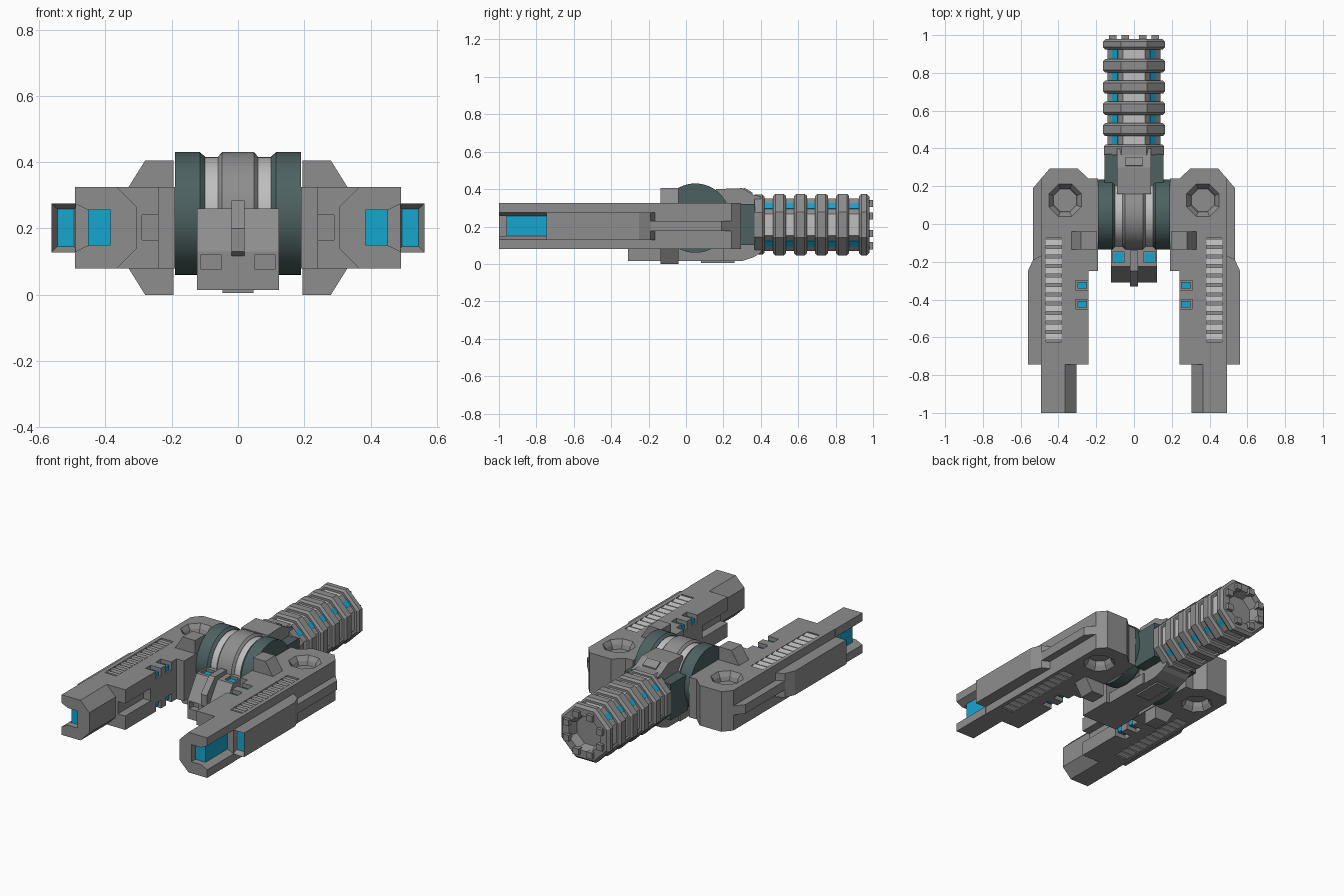
import bpy, bmesh, math
from mathutils import Vector

if "Cube" in bpy.data.objects:
    bpy.data.objects.remove(bpy.data.objects["Cube"])

def material(name, r, g, b):
    m = bpy.data.materials.new(name)
    m.diffuse_color = (r, g, b, 1)
    m.use_nodes = True
    m.node_tree.nodes["Principled BSDF"].inputs["Base Color"].default_value = m.diffuse_color
    return m

GREY = material("mid grey", .27, .27, .27)
LIGHT = material("light grey", .52, .52, .52)
TEAL = material("dark teal", .075, .12, .12)
BLUE = material("glow blue", .008, .38, .62)
ZC = .2025            # mid height of the arms
HZ = .21              # mid height of the handle
C8 = math.cos(math.pi / 8)

def place(axis, u, v, w):
    return {'x': (w, u, v), 'y': (u, w, v), 'z': (u, v, w)}[axis]

def prism(bm, axis, pts, a, b):
    """Extrude a 2D outline along an axis from a to b."""
    lo = [bm.verts.new(place(axis, u, v, a)) for u, v in pts]
    hi = [bm.verts.new(place(axis, u, v, b)) for u, v in pts]
    n = len(pts)
    bm.faces.new(lo)
    bm.faces.new(hi)
    for i in range(n):
        bm.faces.new((lo[i], lo[(i + 1) % n], hi[(i + 1) % n], hi[i]))

def box(bm, x0, x1, y0, y1, z0, z1):
    prism(bm, 'z', [(x0, y0), (x1, y0), (x1, y1), (x0, y1)], z0, z1)

def lathe(bm, axis, cu, cv, profile, n):
    """Capped rings of (position, flat radius) around an axis."""
    rings = []
    for w, r in profile:
        r /= math.cos(math.pi / n)
        rings.append([bm.verts.new(place(axis, cu + r * math.cos((i + .5) * math.tau / n),
                                         cv + r * math.sin((i + .5) * math.tau / n), w)) for i in range(n)])
    bm.faces.new(rings[0])
    bm.faces.new(rings[-1])
    for p, q in zip(rings, rings[1:]):
        for i in range(n):
            bm.faces.new((p[i], p[(i + 1) % n], q[(i + 1) % n], q[i]))

def finish(name, bm, mats, mirror=False, cut=None, rule=None, smooth=False):
    bmesh.ops.recalc_face_normals(bm, faces=bm.faces)
    if rule:
        for f in bm.faces:
            f.material_index = rule(f)
    me = bpy.data.meshes.new(name)
    bm.to_mesh(me)
    bm.free()
    ob = bpy.data.objects.new(name, me)
    bpy.context.collection.objects.link(ob)
    for m in mats:
        me.materials.append(m)
    bpy.ops.object.select_all(action='DESELECT')
    ob.select_set(True)
    bpy.context.view_layer.objects.active = ob
    if cut:
        mod = ob.modifiers.new("cut", 'BOOLEAN')
        mod.operation, mod.object, mod.solver = 'DIFFERENCE', cut, 'EXACT'
        bpy.ops.object.modifier_apply(modifier="cut")
        bpy.data.objects.remove(cut)
    if mirror:
        ob.modifiers.new("mirror", 'MIRROR').use_mirror_merge = False
    if smooth:
        bpy.ops.object.shade_smooth_by_angle(angle=math.radians(25))
    return ob

def cutter(bm):
    ob = finish("cutter", bm, [])
    ob.hide_render = True
    return ob

def flip(z, s):
    return z if s > 0 else 2 * ZC - z

# drum: teal rims, light bands and a grey centre ridge
bm = bmesh.new()
lathe(bm, 'x', .05, .245, [(.1, .165), (.1, .172), (.115, .185), (.19, .185)], 64)
finish("drum_rim", bm, [TEAL], mirror=True, smooth=True)
bm = bmesh.new()
lathe(bm, 'x', .05, .245, [(-.1, .17), (.1, .17)], 64)
finish("drum_band", bm, [LIGHT], smooth=True)
bm = bmesh.new()
lathe(bm, 'x', .05, .245, [(-.06, .165), (-.06, .172), (-.048, .185), (.048, .185), (.06, .172), (.06, .165)], 64)
finish("drum_ridge", bm, [GREY], smooth=True)

# front housing with two front windows and two top lamps
cb = bmesh.new()
for s in (-1, 1):
    a, b = sorted((s * .052, s * .112))
    box(cb, a, b, -.4, -.27, .077, .122)
    box(cb, a, b - .0, -.205, -.145, .24, .3)
bm = bmesh.new()
prism(bm, 'x', [(-.1, .26), (-.225, .26), (-.31, .13), (-.31, .015), (-.1, .015)], -.123, .123)
finish("front_housing", bm, [GREY], cut=cutter(cb))
bm = bmesh.new()
box(bm, .056, .108, -.2, -.15, .238, .246)
finish("housing_lamp", bm, [BLUE], mirror=True)
bm = bmesh.new()
prism(bm, 'x', [(-.14, .25), (-.14, .285), (-.25, .285), (-.33, .2), (-.33, .13), (-.3, .11)], -.02, .02)
finish("centre_fin", bm, [GREY])

# underside frame, neck and neck plates
bm = bmesh.new()
box(bm, -.1, .1, -.12, .2, .015, .08)
finish("underside_frame", bm, [GREY])
bm = bmesh.new()
prism(bm, 'x', [(.16, .4), (.3, .405), (.36, .37), (.4, .36), (.4, .06), (.36, .035), (.3, .015), (.15, .015)], -.09, .09)
finish("neck", bm, [GREY])
bm = bmesh.new()
box(bm, -.155, .155, .2, .37, .1, .32)
finish("neck_core", bm, [TEAL])
bm = bmesh.new()
prism(bm, 'x', [(.305, .4), (.31, .408), (.355, .382), (.355, .37)], -.045, .045)
box(bm, -.047, .047, .08, .26, .005, .016)
finish("neck_plate", bm, [GREY])

# handle: core, blue strips, bevelled rings, hollow end with studs
bm = bmesh.new()
lathe(bm, 'y', 0, HZ, [(.38, .14), (.925, .14)], 8)
finish("handle_core", bm, [LIGHT, GREY], rule=lambda f: int(min(abs(f.normal.x), abs(f.normal.z)) > .1))
bm = bmesh.new()
for sx in (-1, 1):
    for sz in (-1, 1):
        def at(d, t):
            return (sx * (d + t) * .7071, HZ + sz * (d - t) * .7071)
        prism(bm, 'y', [at(.135, -.02), at(.144, -.02), at(.144, .02), at(.135, .02)], .4, .94)
finish("handle_strip", bm, [BLUE])
bm = bmesh.new()
for c in (.5, .6125, .725, .8375):
    lathe(bm, 'y', 0, HZ, [(c - .035, .13), (c - .035, .153), (c - .022, .165),
                           (c + .022, .165), (c + .035, .153), (c + .035, .13)], 8)
lathe(bm, 'y', 0, HZ, [(.365, .13), (.365, .16), (.41, .16), (.42, .15), (.42, .13)], 8)
lathe(bm, 'y', 0, HZ, [(.925, .13), (.925, .153), (.938, .165), (.965, .165), (.98, .15), (.98, .105), (.93, .085)], 8)
finish("handle_ring", bm, [GREY])
bm = bmesh.new()
for i in range(8):
    a = (i + .5) * math.tau / 8
    cx, cz = .122 * math.cos(a), HZ + .122 * math.sin(a)
    box(bm, cx - .019, cx + .019, .965, 1, cz - .019, cz + .019)
finish("end_stud", bm, [GREY])

# arm body with octagon sockets, louvre trenches, lamp notches and inner slot
cb = bmesh.new()
for s in (-1, 1):
    top = flip(.325, s)
    lathe(cb, 'z', .365, .125, [(top + s * .01, .093), (top - s * .025, .068), (top - s * .05, .06)], 8)
    z0, z1 = sorted((top - s * .03, top + s * .02))
    box(cb, .385, .465, -.625, -.075, z0, z1)
    for y in (-.35, -.45):
        box(cb, .2, .31, y, y + .05, *sorted((top - s * .05, top + s * .02)))
box(cb, .2, .29, -.8, -.5, .165, .24)
bm = bmesh.new()
prism(bm, 'z', [(.19, .24), (.24, .24), (.3, .295), (.445, .295), (.49, .243), (.49, -.745),
                (.24, -.745), (.24, -.25), (.19, -.25)], .08, .325)
finish("arm_body", bm, [GREY], mirror=True, cut=cutter(cb))

# louvre slats and lamps set in the arms, top and bottom
bl, bb = bmesh.new(), bmesh.new()
for s in (-1, 1):
    for i in range(11):
        y = -.08 - i * .05
        prism(bl, 'x', [(y, flip(.29, s)), (y, flip(.318, s)), (y - .034, flip(.325, s)), (y - .034, flip(.29, s))], .385, .465)
    for y in (-.342, -.442):
        box(bb, .25, .3, y, y + .034, *sorted((flip(.27, s), flip(.305, s))))
finish("louvre_slat", bl, [LIGHT], mirror=True)
finish("arm_lamp", bb, [BLUE], mirror=True)

# wedge blocks beside the drum
bm = bmesh.new()
for s in (-1, 1):
    prism(bm, 'y', [(x, flip(z, s)) for x, z in ((.195, .3), (.195, .405), (.28, .405), (.33, .325), (.33, .3))], -.135, -.04)
finish("wedge_block", bm, [GREY], mirror=True)

# outer flange with recessed blue front window, and thin rear fin
bm = bmesh.new()
prism(bm, 'z', [(.478, -.745), (.562, -.745), (.562, -.25), (.535, -.19), (.478, -.16)], .128, .275)
bmesh.ops.recalc_face_normals(bm, faces=bm.faces)
front = [f for f in bm.faces if f.normal.y < -.9]
bmesh.ops.inset_individual(bm, faces=front, thickness=.024, depth=-.03)
front[0].material_index = 1
finish("outer_flange", bm, [GREY, BLUE], mirror=True)
bm = bmesh.new()
prism(bm, 'z', [(.47, -.22), (.535, -.22), (.535, .19), (.455, .283), (.44, .24)], .175, .23)
finish("rear_fin", bm, [GREY], mirror=True)

# arm tip: channel open to the front and outside, blue core inside
bm = bmesh.new()
prism(bm, 'y', [(.305, .14), (.365, .08), (.492, .08), (.492, .13), (.45, .15), (.385, .15), (.385, .255),
                (.45, .255), (.492, .275), (.492, .325), (.365, .325), (.305, .265)], -1, -.74)
finish("arm_tip", bm, [GREY], mirror=True)
bm = bmesh.new()
box(bm, .38, .452, -.96, -.74, .145, .26)
finish("tip_core", bm, [BLUE], mirror=True)
